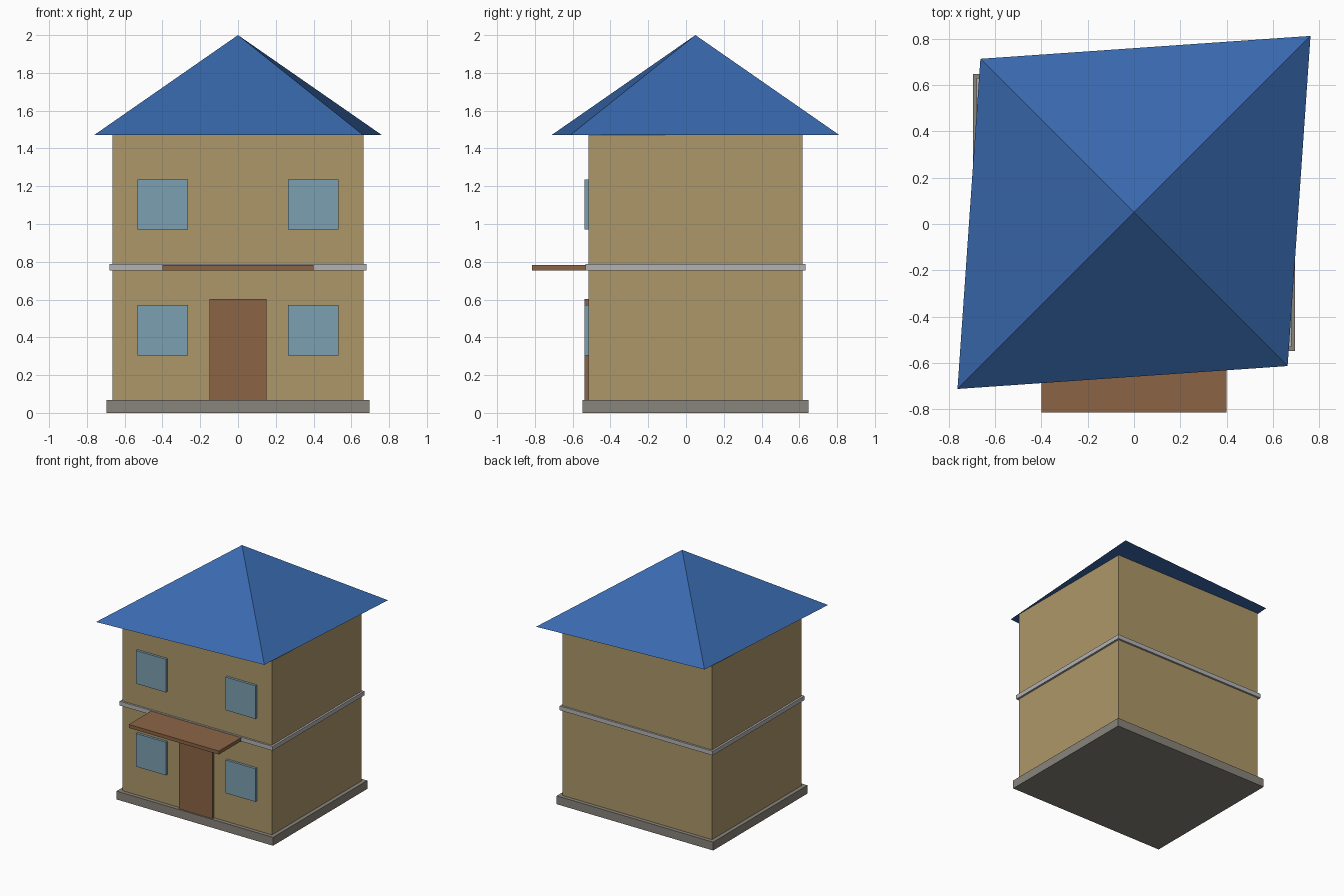
import bpy
import math

if "Cube" in bpy.data.objects:
    bpy.data.objects.remove(bpy.data.objects["Cube"])

CY = 0.05      # centre of the house in y
WALL_Y = -0.517  # front wall plane


def material(name, r, g, b):
    m = bpy.data.materials.new(name)
    m.diffuse_color = (r, g, b, 1)
    m.use_nodes = True
    m.node_tree.nodes["Principled BSDF"].inputs["Base Color"].default_value = m.diffuse_color
    return m


WALL = material("wall_tan", 0.42, 0.31, 0.14)
STONE = material("stone_grey", 0.25, 0.23, 0.20)
TRIM = material("trim_grey", 0.45, 0.45, 0.46)
WOOD = material("wood_brown", 0.26, 0.13, 0.06)
GLASS = material("glass_blue", 0.20, 0.35, 0.44)
ROOF = material("roof_blue", 0.04, 0.14, 0.42)


def box(name, x, y, z, mat):
    """Box from (min, max) ranges on each axis."""
    bpy.ops.mesh.primitive_cube_add(size=1, location=[(a + b) / 2 for a, b in (x, y, z)])
    ob = bpy.context.object
    ob.name = name
    ob.scale = [b - a for a, b in (x, y, z)]
    bpy.ops.object.transform_apply(location=False, rotation=False, scale=True)
    ob.data.materials.append(mat)
    return ob


def slab(name, half_x, half_y, z, mat):
    return box(name, (-half_x, half_x), (CY - half_y, CY + half_y), z, mat)


# Foundation, walls and the band between storeys
slab("foundation", 0.695, 0.598, (0, 0.067), STONE)
slab("walls", 0.664, 0.567, (0.067, 1.47), WALL)
slab("storey_band", 0.68, 0.582, (0.753, 0.787), TRIM)

# Door and the canopy above it
box("door", (-0.15, 0.15), (WALL_Y - 0.02, WALL_Y), (0.067, 0.603), WOOD)
box("door_canopy", (-0.4, 0.4), (-0.814, WALL_Y), (0.755, 0.783), WOOD)

# Two windows on each storey
for storey, z in (("lower", 0.437), ("upper", 1.103)):
    for side, x in (("left", -0.398), ("right", 0.398)):
        box(f"{storey}_{side}_window", (x - 0.133, x + 0.133),
            (WALL_Y - 0.02, WALL_Y), (z - 0.133, z + 0.133), GLASS)

# Four-sided roof, stretched along one diagonal
bpy.ops.mesh.primitive_cone_add(vertices=4, radius1=1, depth=0.53, location=(0, CY, 1.735))
roof = bpy.context.object
roof.name = "roof"
roof.scale = (0.763 * math.sqrt(2), 0.664 * math.sqrt(2), 1)
roof.rotation_euler.z = math.radians(45)
bpy.ops.object.transform_apply(location=False, rotation=True, scale=True)
roof.data.materials.append(ROOF)
